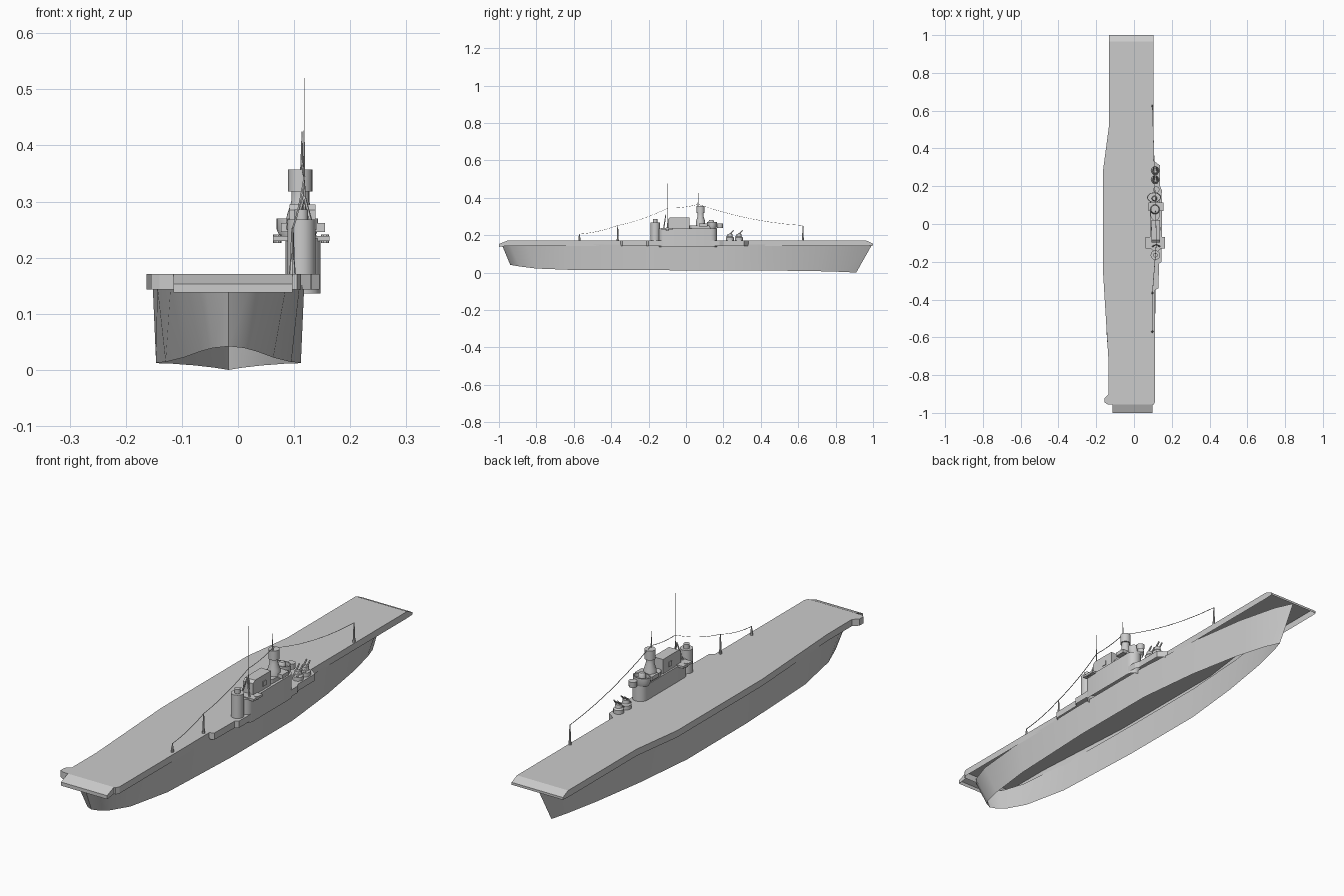
import bpy, bmesh, math
from mathutils import Vector

if "Cube" in bpy.data.objects:
    bpy.data.objects.remove(bpy.data.objects["Cube"])

def finish(name, bm, smooth=None):
    bmesh.ops.remove_doubles(bm, verts=bm.verts, dist=1e-5)
    bmesh.ops.recalc_face_normals(bm, faces=bm.faces)
    me = bpy.data.meshes.new(name)
    bm.to_mesh(me)
    bm.free()
    ob = bpy.data.objects.new(name, me)
    bpy.context.collection.objects.link(ob)
    if smooth:
        bpy.ops.object.select_all(action='DESELECT')
        ob.select_set(True)
        bpy.context.view_layer.objects.active = ob
        bpy.ops.object.shade_smooth_by_angle(angle=math.radians(smooth))
    return ob

def loft(name, rings, smooth=None, skip=(), caps=(True, True)):
    """Join closed rings; skip leaves out strips, caps closes the ends."""
    bm = bmesh.new()
    vs = [[bm.verts.new(p) for p in r] for r in rings]
    n = len(vs[0])
    for a, b in zip(vs, vs[1:]):
        for i in range(n):
            if i not in skip:
                j = (i + 1) % n
                bm.faces.new((a[i], a[j], b[j], b[i]))
    for use, ring in zip(caps, (vs[0], vs[-1])):
        if use:
            bm.faces.new(ring)
    return finish(name, bm, smooth)

def prism(name, outline, z0, z1, smooth=None, **kw):
    return loft(name, [[(x, y, z) for x, y in outline] for z in (z0, z1)], smooth, **kw)

def box(name, x0, x1, y0, y1, z0, z1):
    return prism(name, [(x0, y0), (x1, y0), (x1, y1), (x0, y1)], z0, z1)

def lathe(name, x, y, profile, n=16, sy=1.0):
    """Stack of rings from (radius, z) pairs."""
    rings = [[(x + r * math.cos(t * math.tau / n), y + sy * r * math.sin(t * math.tau / n), z)
              for t in range(n)] for r, z in profile]
    return loft(name, rings, 35, caps=(False, True))

def rod(name, a, b, r0, r1, n=6):
    a, b = Vector(a), Vector(b)
    q = (b - a).to_track_quat('Z', 'Y')
    ring = lambda p, r: [p + q @ Vector((r * math.cos(t * math.tau / n), r * math.sin(t * math.tau / n), 0))
                         for t in range(n)]
    return loft(name, [ring(a, r0), ring(b, r1)])

# Hull: side plating only, open underneath, meeting at bow (+y) and stern
CX = -0.017
stations = [  # y top, y bottom, half width top, half width bottom, z bottom
    (-.985, -.94, 0, 0, .042), (-.975, -.925, .040, .028, .039), (-.94, -.89, .073, .050, .033),
    (-.85, -.80, .103, .080, .022), (-.60, -.60, .127, .112, .014), (-.20, -.20, .135, .129, .013),
    (.20, .20, .135, .129, .012), (.50, .47, .115, .100, .011), (.75, .70, .078, .060, .008),
    (.92, .84, .035, .025, .004), (.995, .91, 0, 0, 0)]
rings = [[(CX - wt, yt, .15), (CX - wb, yb, z), (CX + wb, yb, z), (CX + wt, yt, .15)]
         for yt, yb, wt, wb, z in stations]
loft("hull", rings, 30, skip=(1, 3), caps=(False, False))

# Flight deck shell with edge bulges and drooping ends, open underneath
deck = [(-.133, .965), (-.133, .515), (-.163, .29), (-.163, -.27), (-.134, -.74), (-.134, -.90),
        (-.155, -.92), (-.155, -.945), (-.14, -.955), (.105, -.955), (.112, -.94), (.112, -.35),
        (.130, -.34), (.132, -.21), (.145, -.20), (.147, .18), (.138, .20), (.138, .31), (.103, .335), (.103, .965)]
prism("flight_deck", deck, .143, .171, skip=(len(deck) - 1,), caps=(False, True))

def ramp(name, x0, x1, y0, y1, ztip, zlow):
    side = [(y0, .143), (y0, .171), (y1, ztip), (y1, zlow)]
    loft(name, [[(x, y, z) for y, z in side] for x in (x0, x1)], skip=(0, 3))
ramp("stern_ramp", -.115, .097, -.955, -1, .153, .138)
ramp("bow_ramp", -.133, .103, .965, 1, .155, .145)

# Island base with rounded ends
def capsule(cx, hw, y0, y1, n=8):
    pts = [(cx + hw * math.cos(math.pi * i / n), y1 - hw + hw * math.sin(math.pi * i / n)) for i in range(n + 1)]
    return pts + [(cx - hw * math.cos(math.pi * i / n), y0 + hw - hw * math.sin(math.pi * i / n)) for i in range(n + 1)]
prism("island_base", capsule(.116, .031, -.145, .165), .136, .235, 35, caps=(False, True))

# Side platforms and gun tubs
box("aft_gallery", .062, .163, -.13, -.07, .230, .239)
for x in (.07, .155):
    lathe("gallery_tub", x, -.10, [(.0075, .226), (.0075, .241)], 10)
box("mid_gallery", .077, .155, .07, .115, .246, .262)

# Funnel casing with sloped aft edge and side hatch
side = [(-.097, .235), (.02, .235), (.02, .295), (-.085, .295), (-.097, .285)]
loft("funnel_casing", [[(x, y, z) for y, z in side] for x in (.092, .138)])
for x in (.089, .138):
    box("funnel_hatch", x, x + .003, -.035, -.015, .25, .27)

# Bridge, director tower and round forward platform
prism("bridge", capsule(.112, .024, .02, .145), .235, .252, 35)
lathe("forward_platform", .106, .140, [(.030, .235), (.037, .25), (.037, .270), (.032, .270), (.032, .255)], 20, .72)
lathe("forward_director", .108, .135, [(.015, .25), (.015, .275), (.010, .282)], 12)
lathe("director_tower", .111, .078,
      [(.026, .25), (.024, .275), (.016, .30), (.016, .318), (.0215, .318), (.0215, .357)], 20)
rod("tower_mast", (.114, .065, .35), (.114, .065, .425), .0035, .0006)

# Aft round tower with its small cap
lathe("aft_tower", .113, -.165, [(.025, .171), (.025, .268)], 20)
lathe("aft_tower_cap", .113, -.165, [(.012, .268), (.012, .286)], 12)

# Main mast and supporting legs
rod("main_mast", (.118, -.098, .23), (.118, -.098, .40), .003, .001)
rod("main_mast_tip", (.118, -.098, .40), (.118, -.098, .52), .001, .0002)
for x in (.096, .138):
    rod("mast_leg", (x, -.12, .23), (.118, -.108, .31), .004, .0025)

# Twin gun mounts ahead of the island
for y in (.235, .283):
    lathe("gun_mount", .112, y, [(.021, .171), (.021, .187), (.015, .193), (.013, .207)], 12)
    for dx in (-.008, .008):
        rod("gun_barrel", (.112 + dx, y - .018, .188), (.112 + dx, y + .020, .226), .005, .003, 8)
lathe("bow_side_tub", .118, .182, [(.015, .238), (.017, .262)], 12)

# Aerial masts along the deck edge
for y, h in ((-.57, .207), (-.365, .253), (.625, .253)):
    lathe("aerial_mast", .097, y, [(.006, .171), (.004, .195), (.0025, h - .01), (.0015, h)], 8)

# Sagging aerial wires, drawn as thin flat strips
tops = [(.097, -.57, .206), (.097, -.365, .252), (.118, -.098, .345), (.114, .065, .365), (.097, .625, .252)]
for a, b in zip(tops, tops[1:]):
    a, b = Vector(a), Vector(b)
    sag = .14 * (b - a).length
    pts = [a.lerp(b, t / 6) - Vector((0, 0, sag * (t / 6) * (1 - t / 6))) for t in range(7)]
    loft("aerial_wire", [[p + Vector((.002 * math.cos(k * math.tau / 3), 0, .0008 * math.sin(k * math.tau / 3)))
                          for k in range(3)] for p in pts])
